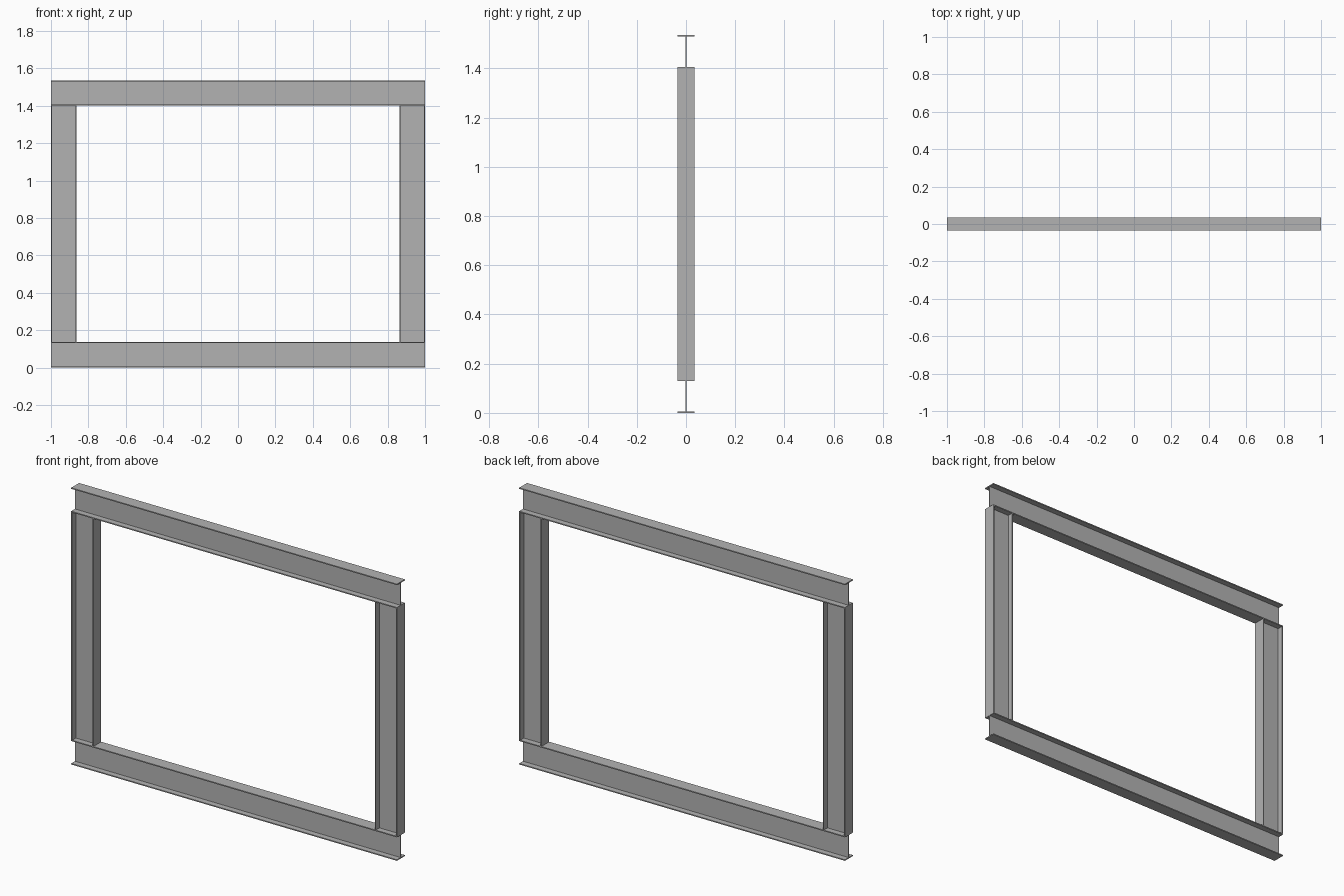
import bpy
import bmesh
from math import pi
from mathutils import Matrix

cube = bpy.data.objects.get("Cube")
if cube:
    bpy.data.objects.remove(cube)

DEPTH, WIDTH = 0.136, 0.069      # I-section outer size
FLANGE, WEB = 0.006, 0.004       # plate thicknesses
SPAN, HEIGHT = 2.0, 1.536        # overall frame size

steel = bpy.data.materials.new("grey steel")
steel.use_nodes = True
GREY = (0.45, 0.45, 0.45, 1)
steel.diffuse_color = GREY
steel.node_tree.nodes["Principled BSDF"].inputs["Base Color"].default_value = GREY


def i_beam(name, length, matrix):
    """I-section extruded along x, web upright in z, centred on its origin."""
    h, w, t = DEPTH / 2, WIDTH / 2, WEB / 2
    inner = h - FLANGE
    half = [(w, -h), (w, -inner), (t, -inner), (t, inner), (w, inner), (w, h)]
    outline = half + [(-y, z) for y, z in reversed(half)]
    bm = bmesh.new()
    start = bm.faces.new([bm.verts.new((-length / 2, y, z)) for y, z in outline])
    end = bmesh.ops.extrude_face_region(bm, geom=[start], use_keep_orig=True)
    verts = [v for v in end["geom"] if isinstance(v, bmesh.types.BMVert)]
    bmesh.ops.translate(bm, verts=verts, vec=(length, 0, 0))
    bmesh.ops.recalc_face_normals(bm, faces=bm.faces)
    bm.transform(matrix)
    mesh = bpy.data.meshes.new(name)
    bm.to_mesh(mesh)
    bm.free()
    mesh.materials.append(steel)
    bpy.context.collection.objects.link(bpy.data.objects.new(name, mesh))


# Horizontal beams run the full width
for name, z in (("bottom_beam", DEPTH / 2), ("top_beam", HEIGHT - DEPTH / 2)):
    i_beam(name, SPAN, Matrix.Translation((0, 0, z)))

# Columns stand between the beams, flanges facing left and right
for name, side in (("left_column", 1), ("right_column", -1)):
    place = Matrix.Translation((side * (SPAN - DEPTH) / 2, 0, HEIGHT / 2))
    i_beam(name, HEIGHT - 2 * DEPTH, place @ Matrix.Rotation(pi / 2, 4, "Y"))
